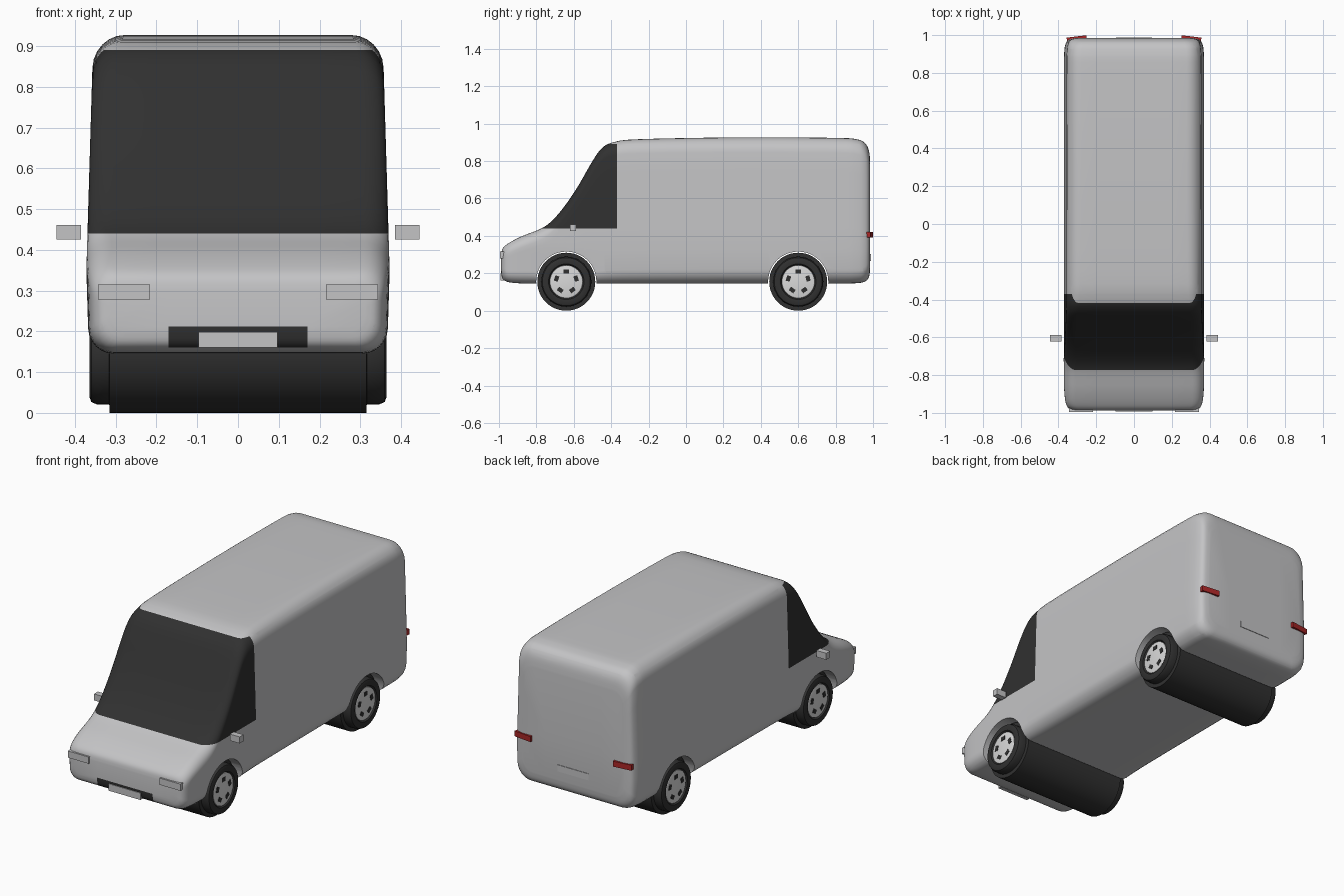
import bpy, bmesh
from math import sin, cos, pi
from mathutils import Vector, Matrix

cube = bpy.data.objects.get("Cube")
if cube:
    bpy.data.objects.remove(cube, do_unlink=True)


def material(name, color, rough=0.5):
    m = bpy.data.materials.new(name)
    m.use_nodes = True
    m.diffuse_color = (*color, 1)
    bsdf = next(n for n in m.node_tree.nodes if n.type == "BSDF_PRINCIPLED")
    bsdf.inputs["Base Color"].default_value = (*color, 1)
    bsdf.inputs["Roughness"].default_value = rough
    return m


GREY = material("body_grey", (0.55, 0.55, 0.56))
DARK = material("dark_glass_and_rubber", (0.03, 0.03, 0.03))
SILVER = material("rim_silver", (0.7, 0.7, 0.7))
RED = material("tail_light_red", (0.4, 0.02, 0.02))


def make(name, bm, *mats, smooth=True):
    bmesh.ops.recalc_face_normals(bm, faces=bm.faces)
    mesh = bpy.data.meshes.new(name)
    bm.to_mesh(mesh)
    bm.free()
    ob = bpy.data.objects.new(name, mesh)
    bpy.context.collection.objects.link(ob)
    for m in mats:
        mesh.materials.append(m)
    if smooth:
        smooth_shade(ob)
    return ob


def smooth_shade(ob):
    bpy.ops.object.select_all(action="DESELECT")
    ob.select_set(True)
    bpy.context.view_layer.objects.active = ob
    bpy.ops.object.shade_smooth_by_angle(angle=0.6)


def box(name, center, size, mat, turn=0):
    bm = bmesh.new()
    bmesh.ops.create_cube(bm, size=1, matrix=Matrix.Translation(center)
                          @ Matrix.Rotation(turn, 4, "Z") @ Matrix.Diagonal((*size, 1)))
    return make(name, bm, mat, smooth=False)


def lathe(name, profile, center, mat, segments=48):
    """Spin (x, radius) points around an axle along x."""
    bm = bmesh.new()
    verts = [bm.verts.new((x, 0, r)) for x, r in profile]
    edges = [bm.edges.new(pair) for pair in zip(verts, verts[1:])]
    bmesh.ops.spin(bm, geom=verts + edges, cent=(0, 0, 0), axis=(1, 0, 0),
                   angle=2 * pi, steps=segments)
    bmesh.ops.remove_doubles(bm, verts=bm.verts, dist=0.0001)
    bmesh.ops.translate(bm, verts=bm.verts, vec=center)
    return make(name, bm, mat)


# Body stations: y, bottom, top, half width, corner radius
STATIONS = [Vector(s) for s in (
    (-0.988, 0.20, 0.30, 0.315, 0.04),
    (-0.98, 0.17, 0.333, 0.343, 0.05),
    (-0.95, 0.153, 0.36, 0.362, 0.055),
    (-0.88, 0.146, 0.397, 0.37, 0.06),
    (-0.76, 0.145, 0.447, 0.372, 0.06),
    (-0.68, 0.145, 0.52, 0.372, 0.06),
    (-0.59, 0.145, 0.645, 0.372, 0.06),
    (-0.5, 0.145, 0.80, 0.372, 0.06),
    (-0.45, 0.145, 0.868, 0.372, 0.065),
    (-0.39, 0.145, 0.90, 0.372, 0.07),
    (-0.25, 0.145, 0.917, 0.372, 0.075),
    (0.3, 0.145, 0.927, 0.372, 0.08),
    (0.8, 0.145, 0.924, 0.372, 0.08),
    (0.91, 0.147, 0.917, 0.37, 0.08),
    (0.955, 0.155, 0.898, 0.362, 0.08),
    (0.977, 0.178, 0.86, 0.345, 0.08),
    (0.985, 0.22, 0.80, 0.31, 0.06),
)]


def blend(a, b, c, d, t):
    return 0.5 * (2 * b + (c - a) * t + (2 * a - 5 * b + 4 * c - d) * t * t
                  + (3 * b - a - 3 * c + d) * t ** 3)


def section(station):
    y, low, high, w, r = station
    r = min(r, (high - low) * 0.48)
    arcs = []
    for i, (sx, z) in enumerate(((1, low + r), (1, high - r), (-1, high - r), (-1, low + r))):
        angles = [(i - 1 + k / 6) * pi / 2 for k in range(7)]
        arcs.append([(sx * (w - r) + r * cos(a), z + r * sin(a)) for a in angles])
    ring = []
    for i, arc in enumerate(arcs):
        (x0, z0), (x1, z1) = arc[-1], arcs[(i + 1) % 4][0]
        ring += arc + [(x0 + (x1 - x0) * k / 6, z0 + (z1 - z0) * k / 6) for k in range(1, 6)]
    # The sides lean in slightly above and below the beltline
    return [Vector((x * (1 - 0.08 * abs(z - 0.35)), y, z)) for x, z in ring]


bm = bmesh.new()
rings = []
last = len(STATIONS) - 1
for i in range(last):
    pts = [STATIONS[min(max(i + k, 0), last)] for k in (-1, 0, 1, 2)]
    for k in range(4):
        rings.append(section(blend(*pts, k / 4)))
rings.append(section(STATIONS[-1]))
rings = [[bm.verts.new(p) for p in ring] for ring in rings]
for a, b in zip(rings, rings[1:]):
    for k in range(len(a)):
        n = (k + 1) % len(a)
        bm.faces.new((a[k], a[n], b[n], b[k]))
bm.faces.new(rings[0])
bm.faces.new(rings[-1])

# Cut clean borders for the wraparound glass and the lower grille
for co, no in (((0, 0, 0.44), (0, 0, 1)), ((0, 0, 0.89), (0, 0, 1)), ((0, -0.37, 0), (0, 1, 0)),
               ((0, 0, 0.16), (0, 0, 1)), ((0, 0, 0.212), (0, 0, 1)),
               ((0.17, 0, 0), (1, 0, 0)), ((-0.17, 0, 0), (1, 0, 0))):
    bmesh.ops.bisect_plane(bm, geom=bm.verts[:] + bm.edges[:] + bm.faces[:],
                           plane_co=co, plane_no=no, dist=0.00001)
for f in bm.faces:
    c = f.calc_center_median()
    glass = c.y < -0.37 and 0.44 < c.z < 0.89
    grille = c.y < -0.9 and abs(c.x) < 0.17 and 0.16 < c.z < 0.212
    f.material_index = int(glass or grille)
body = make("van_body", bm, GREY, DARK)

# Wheels: each axle is one wide roller with a narrower tyre at each end
RADIUS = 0.155
for end, y in (("front", -0.64), ("rear", 0.60)):
    hub = Vector((0, y, RADIUS))
    cutter = lathe("arch_cutter", [(-0.6, 0), (-0.6, 0.161), (0.6, 0.161), (0.6, 0)], hub, GREY)
    cutter.hide_render = True
    mod = body.modifiers.new("wheel_arch", "BOOLEAN")
    mod.operation = "DIFFERENCE"
    mod.solver = "EXACT"
    mod.object = cutter
    bpy.ops.object.select_all(action="DESELECT")
    body.select_set(True)
    bpy.context.view_layer.objects.active = body
    bpy.ops.object.modifier_apply(modifier=mod.name)
    bpy.data.objects.remove(cutter, do_unlink=True)

    half = [(0.315, RADIUS), (0.316, 0.134), (0.347, 0.134), (0.36, 0.128), (0.365, 0.115),
            (0.363, 0.095), (0.352, 0.088), (0.35, 0)]
    lathe(end + "_wheels", [(-x, r) for x, r in reversed(half)] + half, hub, DARK)
    for side, s in (("left", 1), ("right", -1)):
        lathe(f"{end}_{side}_rim", [(s * 0.345, 0.089), (s * 0.358, 0.087),
                                    (s * 0.36, 0.08), (s * 0.36, 0)], hub, SILVER)
        # Five dark openings in the rim
        bm = bmesh.new()
        for k in range(5):
            spin = Matrix.Rotation(k * 2 * pi / 5, 4, "X")
            bmesh.ops.create_cube(bm, size=1, matrix=Matrix.Translation(hub) @ spin
                                  @ Matrix.Translation((s * 0.359, 0, 0.055))
                                  @ Matrix.Diagonal((0.006, 0.03, 0.022, 1)))
        make(f"{end}_{side}_rim_openings", bm, DARK, smooth=False)
smooth_shade(body)

# Lights and mirrors on both sides
for side, s in (("left", 1), ("right", -1)):
    box(side + "_headlight", (s * 0.28, -0.975, 0.297), (0.128, 0.04, 0.037), GREY)
    box(side + "_mirror", (s * 0.415, -0.605, 0.443), (0.06, 0.033, 0.036), GREY)
    box(side + "_tail_light", (s * 0.303, 0.978, 0.405), (0.105, 0.03, 0.03), RED, -s * 0.12)

# Number plates
box("front_plate", (0, -0.982, 0.18), (0.195, 0.02, 0.038), GREY)
box("rear_plate", (0, 0.983, 0.285), (0.19, 0.01, 0.036), GREY)
